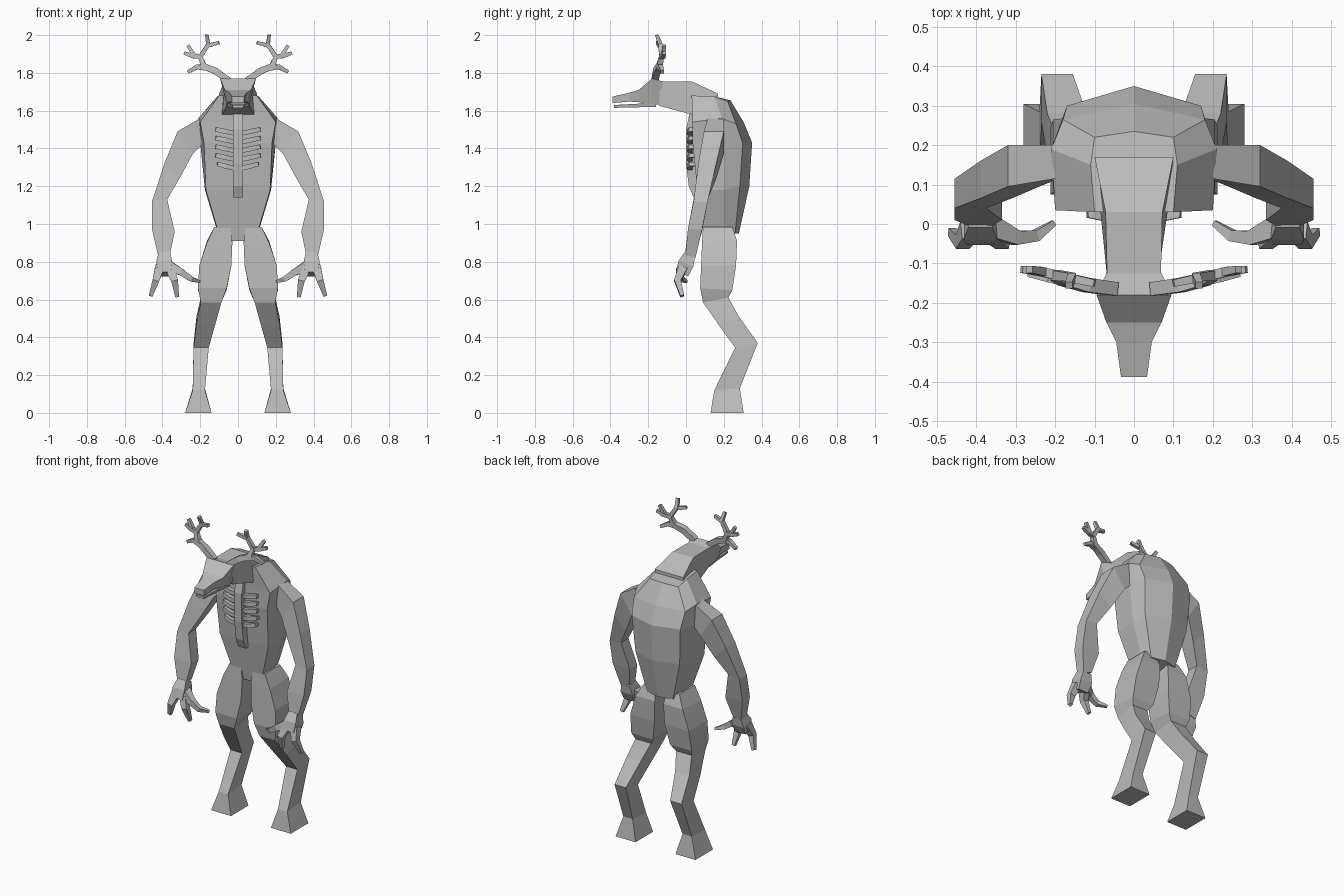
import bpy, bmesh, math
from mathutils import Vector

grey = bpy.data.materials.new("plain grey")
grey.diffuse_color = (0.5, 0.5, 0.5, 1)


def finish(name, bm, mirror=False):
    bmesh.ops.recalc_face_normals(bm, faces=bm.faces)
    me = bpy.data.meshes.new(name)
    bm.to_mesh(me)
    bm.free()
    me.materials.append(grey)
    ob = bpy.data.objects.new(name, me)
    bpy.context.collection.objects.link(ob)
    if mirror:
        ob.modifiers.new("mirror", 'MIRROR').use_mirror_merge = False
    return ob


def add_loft(bm, rings):
    """Skin equal-length rings of points and cap both ends."""
    vs = [[bm.verts.new(p) for p in r] for r in rings]
    n = len(vs[0])
    for a, b in zip(vs, vs[1:]):
        for i in range(n):
            j = (i + 1) % n
            bm.faces.new((a[i], a[j], b[j], b[i]))
    bm.faces.new(vs[0])
    bm.faces.new(vs[-1])


def add_tube(bm, pts, radii, sides=4):
    """Square tube along a path that lies close to the xz plane."""
    pts = [Vector(p) for p in pts]
    rings = []
    for i, p in enumerate(pts):
        d = (pts[min(i + 1, len(pts) - 1)] - pts[max(i - 1, 0)]).normalized()
        u = d.cross(Vector((0, 1, 0))).normalized()
        v = d.cross(u)
        rings.append([p + radii[i] * 1.41 * (u * math.cos(t) + v * math.sin(t))
                      for t in (math.tau * (k + 0.5) / sides for k in range(sides))])
    add_loft(bm, rings)


def loft(name, rings, mirror=False):
    bm = bmesh.new()
    add_loft(bm, rings)
    return finish(name, bm, mirror)


# Torso: seven-sided rings (half points front, side, back, then spine)
def torso_ring(front, side, back, spine):
    half = [front, side, back]
    return half + [(0, *spine)] + [(-x, y, z) for x, y, z in reversed(half)]


loft("torso", [
    torso_ring((.09, .10, .91), (.10, .20, .93), (.09, .26, .95), (.28, .95)),
    torso_ring((.17, .06, 1.18), (.175, .20, 1.18), (.155, .285, 1.2), (.335, 1.2)),
    torso_ring((.18, .035, 1.43), (.20, .20, 1.43), (.17, .30, 1.43), (.35, 1.43)),
    torso_ring((.20, .035, 1.54), (.21, .19, 1.56), (.18, .265, 1.53), (.305, 1.54)),
    torso_ring((.10, .03, 1.68), (.11, .15, 1.675), (.10, .22, 1.65), (.235, 1.655)),
])


# Neck, skull and jaw: rings along y of (y, top half width, top z, bottom half width, bottom z)
def beam(name, rows):
    loft(name, [[(-wt, y, zt), (wt, y, zt), (wb, y, zb), (-wb, y, zb)]
                for y, wt, zt, wb, zb in rows])


beam("neck", [(.17, .10, 1.69, .10, 1.60), (.03, .072, 1.755, .085, 1.58),
              (-.14, .068, 1.755, .06, 1.625)])
beam("skull", [(-.125, .07, 1.755, .055, 1.63), (-.18, .095, 1.77, .06, 1.635),
               (-.25, .07, 1.71, .05, 1.645), (-.30, .045, 1.695, .04, 1.648),
               (-.388, .033, 1.675, .033, 1.64)])
beam("lower_jaw", [(-.16, .06, 1.65, .055, 1.62), (-.25, .045, 1.637, .04, 1.618),
                   (-.38, .03, 1.63, .027, 1.615)])

# Antlers: one stem with tines, mirrored
bm = bmesh.new()
add_tube(bm, [(.05, -.165, 1.76), (.12, -.155, 1.81), (.18, -.14, 1.835), (.2, -.13, 1.885),
              (.158, -.135, 1.95), (.165, -.155, 2.0)], [.017, .018, .016, .013, .011, .009])
add_tube(bm, [(.15, -.15, 1.822), (.215, -.135, 1.832), (.265, -.125, 1.805)], [.014, .013, .009])
add_tube(bm, [(.195, -.13, 1.885), (.24, -.12, 1.89), (.285, -.115, 1.905)], [.012, .012, .009])
add_tube(bm, [(.23, -.122, 1.89), (.265, -.115, 1.945)], [.011, .009])
add_tube(bm, [(.158, -.138, 1.945), (.10, -.15, 1.96)], [.011, .009])
finish("antlers", bm, True)

# Breastbone and ribs
beam_rows = [(.02, 1.59), (.0, 1.5), (.0, 1.32), (.015, 1.2), (.04, 1.14)]
loft("breastbone", [[(-.026, y, z), (.026, y, z), (.026, y + .06, z), (-.026, y + .06, z)]
                    for y, z in beam_rows])
bm = bmesh.new()
for i in range(5):
    z = 1.49 - i * .046
    w = .11 - (.01 if i == 4 else 0)
    add_tube(bm, [(.01, .025, z - .012), (.065, .018, z), (w, .025, z + .01), (w + .004, .06, z + .01)],
             [.012, .013, .012, .008])
finish("ribs", bm, True)

# Arms: rows of outer x, z, inner x, z, front y, back y
arm = [(.20, 1.56, .19, 1.42, .115, .20), (.32, 1.49, .24, 1.37, .095, .20),
       (.39, 1.32, .31, 1.24, .065, .16), (.455, 1.12, .375, 1.13, .04, .115),
       (.455, .97, .335, .96, .01, .085), (.42, .82, .36, .84, -.005, .05)]
loft("arms", [[(xo, yf, zo), (xo, yb, zo), (xi, yb, zi), (xi, yf, zi)]
              for xo, zo, xi, zi, yf, yb in arm], True)

# Hands: palm, two fingers and a thumb
bm = bmesh.new()
add_tube(bm, [(.39, .02, .84), (.39, .0, .79), (.39, -.02, .735)], [.03, .042, .035])
add_tube(bm, [(.415, -.015, .77), (.435, -.045, .70), (.462, -.02, .62)], [.024, .018, .01])
add_tube(bm, [(.365, -.015, .77), (.335, -.045, .70), (.322, -.02, .615)], [.024, .018, .01])
add_tube(bm, [(.37, -.005, .78), (.30, -.035, .745), (.25, -.03, .71), (.203, .003, .695)],
         [.028, .018, .014, .007])
finish("hands", bm, True)

# Legs: rows of outer x, inner x, front y, z, back y, z
leg = [(.125, .04, .09, .985, .245, .985), (.165, .03, .085, .90, .27, .91),
       (.205, .035, .08, .78, .265, .78), (.212, .06, .075, .66, .245, .65),
       (.197, .088, .09, .585, .225, .61), (.22, .12, .17, .47, .28, .51),
       (.235, .155, .26, .345, .38, .37), (.24, .175, .15, .12, .285, .13),
       (.28, .14, .13, 0, .305, 0)]
loft("legs", [[(xo, yf, zf), (xo, yb, zb), (xi, yb, zb), (xi, yf, zf)]
              for xo, xi, yf, zf, yb, zb in leg], True)
